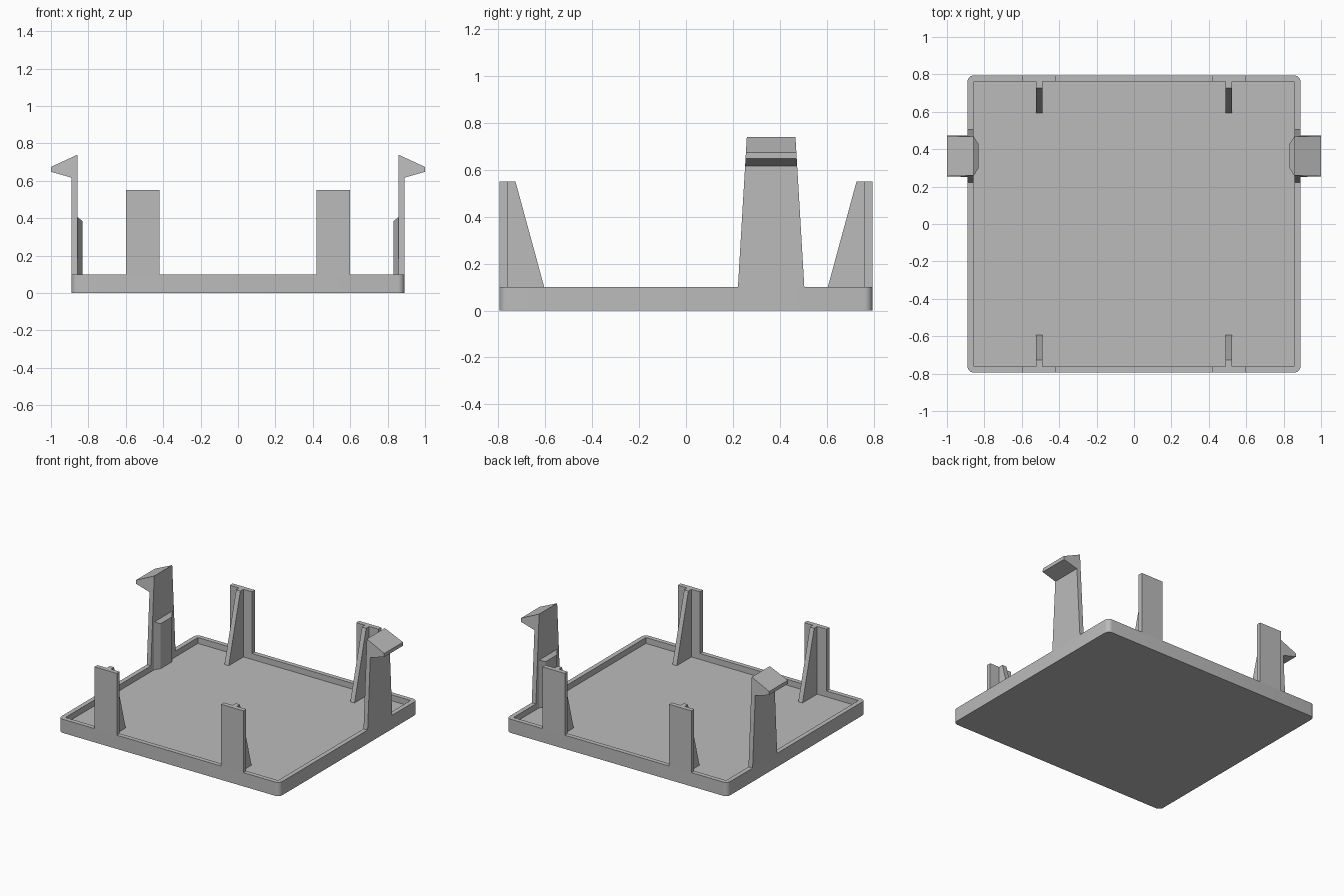
import bpy
import bmesh

cube = bpy.data.objects.get("Cube")
if cube:
    bpy.data.objects.remove(cube, do_unlink=True)

grey = bpy.data.materials.new("plain_grey")
grey.use_nodes = True
grey.diffuse_color = (0.5, 0.5, 0.5, 1)
grey.node_tree.nodes["Principled BSDF"].inputs["Base Color"].default_value = (0.5, 0.5, 0.5, 1)

HX, HY = 0.89, 0.795      # half size of the tray
WALL, FLOOR, RIM = 0.033, 0.057, 0.1
IX, IY = HX - WALL, HY - WALL


def finish(name, bm):
    bmesh.ops.recalc_face_normals(bm, faces=bm.faces)
    mesh = bpy.data.meshes.new(name)
    bm.to_mesh(mesh)
    bm.free()
    mesh.materials.append(grey)
    obj = bpy.data.objects.new(name, mesh)
    bpy.context.collection.objects.link(obj)
    return obj


def loft(name, ring_a, ring_b, sx=1, sy=1):
    """Closed solid between two matching rings, mirrored by the signs."""
    bm = bmesh.new()
    rings = [[bm.verts.new((x * sx, y * sy, z)) for x, y, z in ring] for ring in (ring_a, ring_b)]
    a, b = rings
    bm.faces.new(a)
    bm.faces.new(b)
    for i in range(len(a)):
        j = (i + 1) % len(a)
        bm.faces.new((a[i], a[j], b[j], b[i]))
    return finish(name, bm)


# Tray: rounded slab with a recessed floor
bm = bmesh.new()
bmesh.ops.create_cube(bm, size=1)
for v in bm.verts:
    v.co = (v.co.x * 2 * HX, v.co.y * 2 * HY, (v.co.z + 0.5) * RIM)
upright = [e for e in bm.edges if abs(e.verts[0].co.z - e.verts[1].co.z) > 0.01]
bmesh.ops.bevel(bm, geom=upright, offset=0.035, segments=6, profile=0.5, affect='EDGES')
bm.normal_update()
top = max(bm.faces, key=lambda f: f.calc_center_median().z)
bmesh.ops.inset_region(bm, faces=[top], thickness=WALL, use_even_offset=True)
recess = bmesh.ops.extrude_discrete_faces(bm, faces=[top])["faces"][0]
for v in recess.verts:
    v.co.z = FLOOR
tray = finish("tray", bm)
bpy.ops.object.select_all(action='DESELECT')
tray.select_set(True)
bpy.context.view_layer.objects.active = tray
bpy.ops.object.shade_smooth_by_angle(angle=0.6)

# Four upright tabs, each braced by a tapered rib
for sx, side in ((1, "left"), (-1, "right")):
    for sy, end in ((1, "back"), (-1, "front")):
        tab = [(0.42, IY, RIM), (0.6, IY, RIM), (0.6, HY, RIM), (0.42, HY, RIM)]
        loft(f"{end}_{side}_tab", tab, [(x, y, 0.55) for x, y, z in tab], sx, sy)
        rib = [(IY, FLOOR), (0.593, FLOOR), (0.727, 0.55), (IY, 0.55)]
        loft(f"{end}_{side}_rib", [(0.49, y, z) for y, z in rib],
             [(0.524, y, z) for y, z in rib], sx, sy)

# Two snap clips with hooked tips
CY = 0.363


def half_width(z):
    return 0.1415 - (z - RIM) * 0.059


clip = [(IX, RIM), (HX, RIM), (HX, 0.617), (1.0, 0.648), (1.0, 0.674), (IX, 0.74)]
for sx, side in ((1, "left"), (-1, "right")):
    loft(f"{side}_clip", [(x, CY - half_width(z), z) for x, z in clip],
         [(x, CY + half_width(z), z) for x, z in clip], sx)
    # Chamfered stiffener on the inner face of the clip
    plan = [(IX, -0.105), (0.832, -0.065), (0.832, 0.065), (IX, 0.105)]
    loft(f"{side}_clip_stiffener", [(x, CY + y, FLOOR) for x, y in plan],
         [(x, CY + y, 0.405 if x == IX else 0.385) for x, y in plan], sx)
